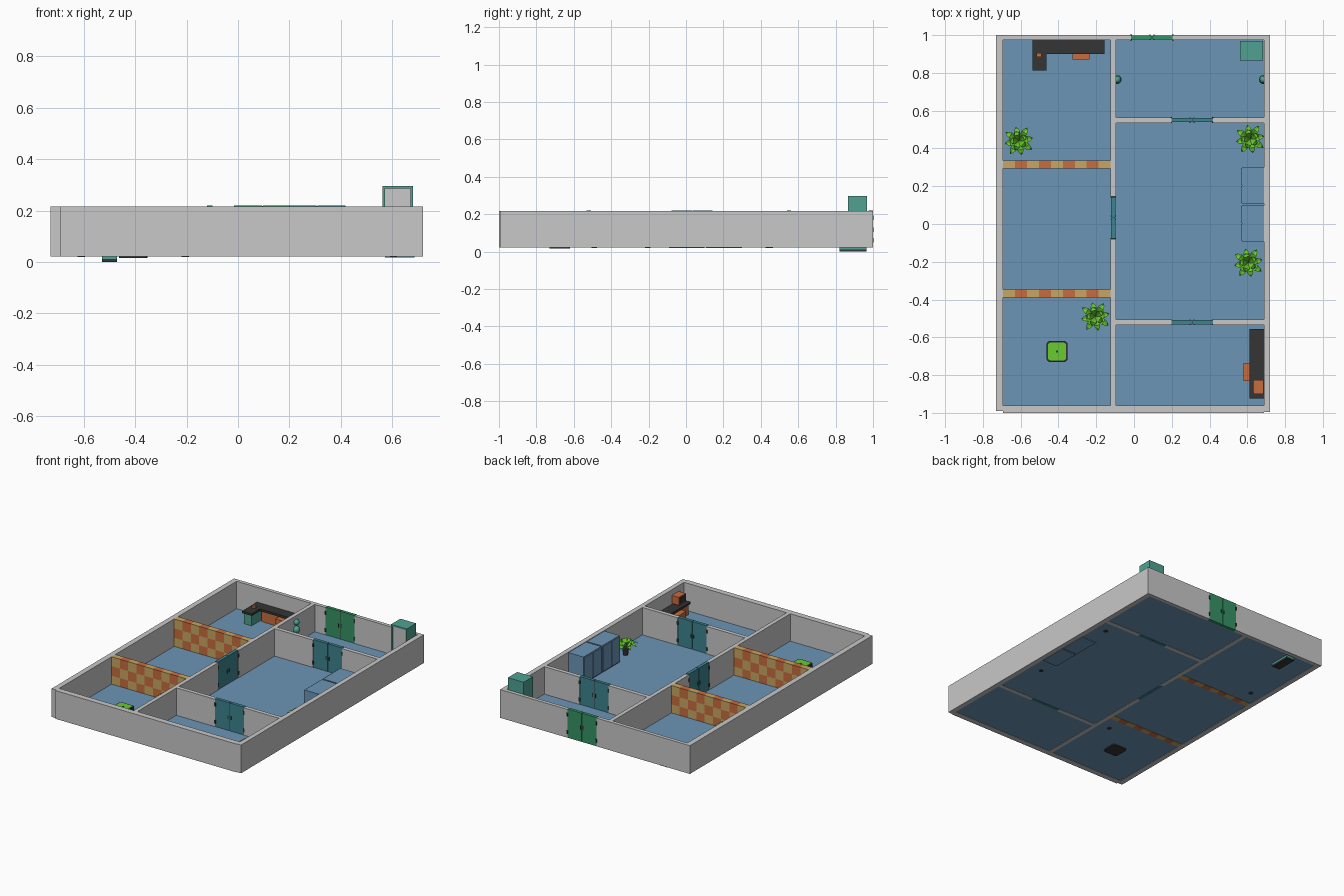
import bpy, bmesh, math
from mathutils import Matrix, Vector

if "Cube" in bpy.data.objects:
    bpy.data.objects.remove(bpy.data.objects["Cube"])


def material(name, r, g, b):
    m = bpy.data.materials.new(name)
    m.diffuse_color = (r, g, b, 1)
    m.use_nodes = True
    m.node_tree.nodes["Principled BSDF"].inputs["Base Color"].default_value = m.diffuse_color
    return m


GREY = material("wall grey", 0.58, 0.58, 0.58)
BLUE = material("floor blue", 0.15, 0.30, 0.47)
TEAL = material("light teal", 0.08, 0.36, 0.29)
DOOR = material("door teal", 0.045, 0.23, 0.27)
GREEN = material("door green", 0.035, 0.29, 0.13)
LIME = material("leaf lime", 0.14, 0.60, 0.03)
ORANGE = material("orange", 0.58, 0.15, 0.05)
TAN = material("tan", 0.58, 0.38, 0.12)
DARK = material("charcoal", 0.035, 0.035, 0.035)

Z0, ZF, Z1 = 0.021, 0.027, 0.216  # wall foot, floor surface, wall top


def finish(name, bm, *mats):
    me = bpy.data.meshes.new(name)
    bm.to_mesh(me)
    bm.free()
    for m in mats:
        me.materials.append(m)
    ob = bpy.data.objects.new(name, me)
    bpy.context.collection.objects.link(ob)
    return ob


def box(name, x0, x1, y0, y1, z0, z1, mat, rounding=0):
    bm = bmesh.new()
    bmesh.ops.create_cube(bm, size=1)
    size = Vector((x1 - x0, y1 - y0, z1 - z0))
    for v in bm.verts:
        v.co = v.co * size + Vector((x0 + x1, y0 + y1, z0 + z1)) / 2
    if rounding:
        up = [e for e in bm.edges if abs(e.verts[0].co.z - e.verts[1].co.z) > 1e-5]
        bmesh.ops.bevel(bm, geom=up, offset=rounding, segments=4, profile=0.5, affect='EDGES')
    return finish(name, bm, mat)


# floor and outer walls
box("floor", -0.70, 0.70, -0.97, 0.98, 0.023, ZF, BLUE)
box("left_wall", -0.73, -0.693, -0.99, 1.0, Z0, Z1, GREY)
box("right_wall", 0.687, 0.72, -0.995, 1.0, Z0, Z1, GREY)
box("front_wall", -0.693, 0.687, -1.0, -0.96, Z0, Z1, GREY)
box("back_wall_left", -0.693, -0.015, 0.975, 1.0, Z0, Z1, GREY)
box("back_wall_right", 0.205, 0.687, 0.975, 1.0, Z0, Z1, GREY)

# inner grey walls, split at the doorways
box("middle_wall_front", -0.124, -0.096, -0.96, -0.08, Z0, Z1, GREY)
box("middle_wall_back", -0.124, -0.096, 0.145, 0.975, Z0, Z1, GREY)
for label, y in (("front", -0.52), ("back", 0.55)):
    box(label + "_partition_left", -0.096, 0.198, y - 0.014, y + 0.014, Z0, Z1, GREY)
    box(label + "_partition_right", 0.418, 0.687, y - 0.014, y + 0.014, Z0, Z1, GREY)


# double doors: u runs along the wall, v through it
def double_door(name, cx, cy, along_y, mat):
    def part(label, u0, u1, v0, v1, z0, z1, m):
        if along_y:
            box(name + label, cx + v0, cx + v1, cy + u0, cy + u1, z0, z1, m)
        else:
            box(name + label, cx + u0, cx + u1, cy + v0, cy + v1, z0, z1, m)
    for side, tag in ((-1, "_left"), (1, "_right")):
        u = sorted((side * 0.002, side * 0.11))
        part(tag + "_leaf", *u, -0.011, 0.011, Z0, 0.219, mat)
        for z in (0.06, 0.18):
            h = sorted((side * 0.106, side * 0.116))
            part(tag + "_hinge", *h, -0.0155, 0.0155, z - 0.012, z + 0.012, DARK)
        k = sorted((side * 0.008, side * 0.013))
        part(tag + "_handle", *k, -0.0145, 0.0145, 0.105, 0.13, DARK)
    part("_seam", -0.002, 0.002, -0.008, 0.008, Z0, 0.217, DARK)


double_door("middle_door", -0.11, 0.033, True, DOOR)
double_door("front_partition_door", 0.308, -0.52, False, DOOR)
double_door("back_partition_door", 0.308, 0.55, False, DOOR)
double_door("entrance_door", 0.095, 0.988, False, GREEN)


# checkered walls: 9 x 3 squares, thickened
def checker_wall(name, y):
    x0, x1, cols, rows = -0.693, -0.124, 9, 3
    bm = bmesh.new()
    bmesh.ops.create_grid(bm, x_segments=cols, y_segments=rows, size=0.5)
    for f in bm.faces:
        c = f.calc_center_median()
        i, j = int((c.x + 0.5) * cols), int((0.5 - c.y) * rows)
        f.material_index = (i + j) % 2
    for v in bm.verts:
        v.co = Vector((x0 + (v.co.x + 0.5) * (x1 - x0), y, Z0 + (v.co.y + 0.5) * (Z1 - Z0)))
    ob = finish(name, bm, TAN, ORANGE)
    mod = ob.modifiers.new("thickness", 'SOLIDIFY')
    mod.thickness, mod.offset = 0.042, 0


checker_wall("back_checker_wall", 0.315)
checker_wall("front_checker_wall", -0.368)


# potted plants: two rings of folded, drooping leaves
def plant(name, x, y):
    bm = bmesh.new()
    bmesh.ops.create_cone(bm, cap_ends=True, segments=12, radius1=0.014, radius2=0.021, depth=0.05,
                          matrix=Matrix.Translation((x, y, 0.045)))
    finish(name + "_pot", bm, DARK)
    bm = bmesh.new()
    stations = ((0.0, 0.004, 0.0), (0.3, 0.013, 0.6), (0.62, 0.017, 1.0), (0.85, 0.010, 0.85), (1.0, 0.0005, 0.6))
    for count, length, rise, turn in ((8, 0.084, 0.04, 0.2), (5, 0.052, 0.06, 0.6)):
        for k in range(count):
            rot = Matrix.Rotation(turn + k * math.tau / count, 3, 'Z')
            reach = length * (1 if k % 2 else 0.9)
            prev = None
            for t, w, h in stations:
                ring = [bm.verts.new(rot @ Vector((t * reach, s * w, 0.066 + h * rise + abs(s) * 0.004))
                                     + Vector((x, y, 0))) for s in (-1, 0, 1)]
                if prev:
                    for a in (0, 1):
                        bm.faces.new((prev[a], ring[a], ring[a + 1], prev[a + 1]))
                prev = ring
    finish(name + "_leaves", bm, LIME)


for i, (px, py) in enumerate(((-0.61, 0.44), (0.615, 0.45), (0.605, -0.205), (-0.205, -0.49))):
    plant("plant_%d" % (i + 1), px, py)

# blue cupboards on the right wall
for i, (y0, y1) in enumerate(((-0.092, 0.098), (0.108, 0.30))):
    n = "cupboard_%d" % (i + 1)
    box(n + "_body", 0.572, 0.687, y0, y1, 0.018, 0.212, BLUE)
    mid = (y0 + y1) / 2
    for a, b in ((y0 + 0.004, mid - 0.002), (mid + 0.002, y1 - 0.004)):
        box(n + "_door", 0.566, 0.572, a, b, 0.035, 0.208, BLUE)

# tall teal locker with grey recessed front
box("locker_back", 0.562, 0.682, 0.955, 0.968, 0.027, 0.296, TEAL)
box("locker_left_side", 0.562, 0.573, 0.866, 0.955, 0.027, 0.296, TEAL)
box("locker_right_side", 0.671, 0.682, 0.866, 0.955, 0.027, 0.296, TEAL)
box("locker_top", 0.573, 0.671, 0.866, 0.955, 0.285, 0.296, TEAL)
box("locker_front", 0.573, 0.671, 0.872, 0.955, 0.027, 0.285, GREY)

# back desk with a return
box("desk_top", -0.537, -0.156, 0.90, 0.974, 0.10, 0.115, DARK)
box("desk_return_top", -0.537, -0.463, 0.812, 0.90, 0.10, 0.115, DARK)
box("desk_return_cabinet", -0.53, -0.47, 0.82, 0.965, 0.012, 0.10, TEAL)
box("desk_return_foot", -0.53, -0.47, 0.82, 0.965, 0.0, 0.012, DARK)
box("desk_drawers", -0.455, -0.165, 0.908, 0.972, 0.027, 0.10, ORANGE)
box("desk_open_drawer", -0.325, -0.235, 0.87, 0.908, 0.06, 0.095, ORANGE)
box("desk_ornament", -0.515, -0.49, 0.885, 0.905, 0.115, 0.128, ORANGE)

# front right desk with a monitor and an open drawer
box("side_desk_top", 0.612, 0.687, -0.925, -0.557, 0.10, 0.115, DARK)
box("side_desk_drawers", 0.622, 0.687, -0.915, -0.567, 0.027, 0.10, ORANGE)
box("side_desk_open_drawer", 0.58, 0.622, -0.83, -0.735, 0.05, 0.095, ORANGE)
box("monitor", 0.632, 0.686, -0.90, -0.825, 0.122, 0.178, ORANGE)
box("monitor_base", 0.642, 0.68, -0.885, -0.84, 0.115, 0.122, DARK)
box("monitor_screen", 0.629, 0.632, -0.893, -0.832, 0.13, 0.171, DARK)

# low rounded tray with a lime top
box("tray_rim", -0.463, -0.352, -0.73, -0.62, 0.016, 0.055, DARK, 0.018)
box("tray_top", -0.455, -0.36, -0.722, -0.628, 0.05, 0.058, LIME, 0.013)
box("tray_drain", -0.412, -0.403, -0.679, -0.67, 0.058, 0.060, DARK)

# wall lamps: two stacked globes on each side of the entrance room
for label, x in (("left", -0.09), ("right", 0.685)):
    bm = bmesh.new()
    for z, r in ((0.175, 0.02), (0.125, 0.024)):
        bmesh.ops.create_uvsphere(bm, u_segments=16, v_segments=10, radius=r,
                                  matrix=Matrix.Translation((x, 0.765, z)))
    for f in bm.faces:
        f.smooth = True
    finish(label + "_wall_lamp", bm, TEAL)
